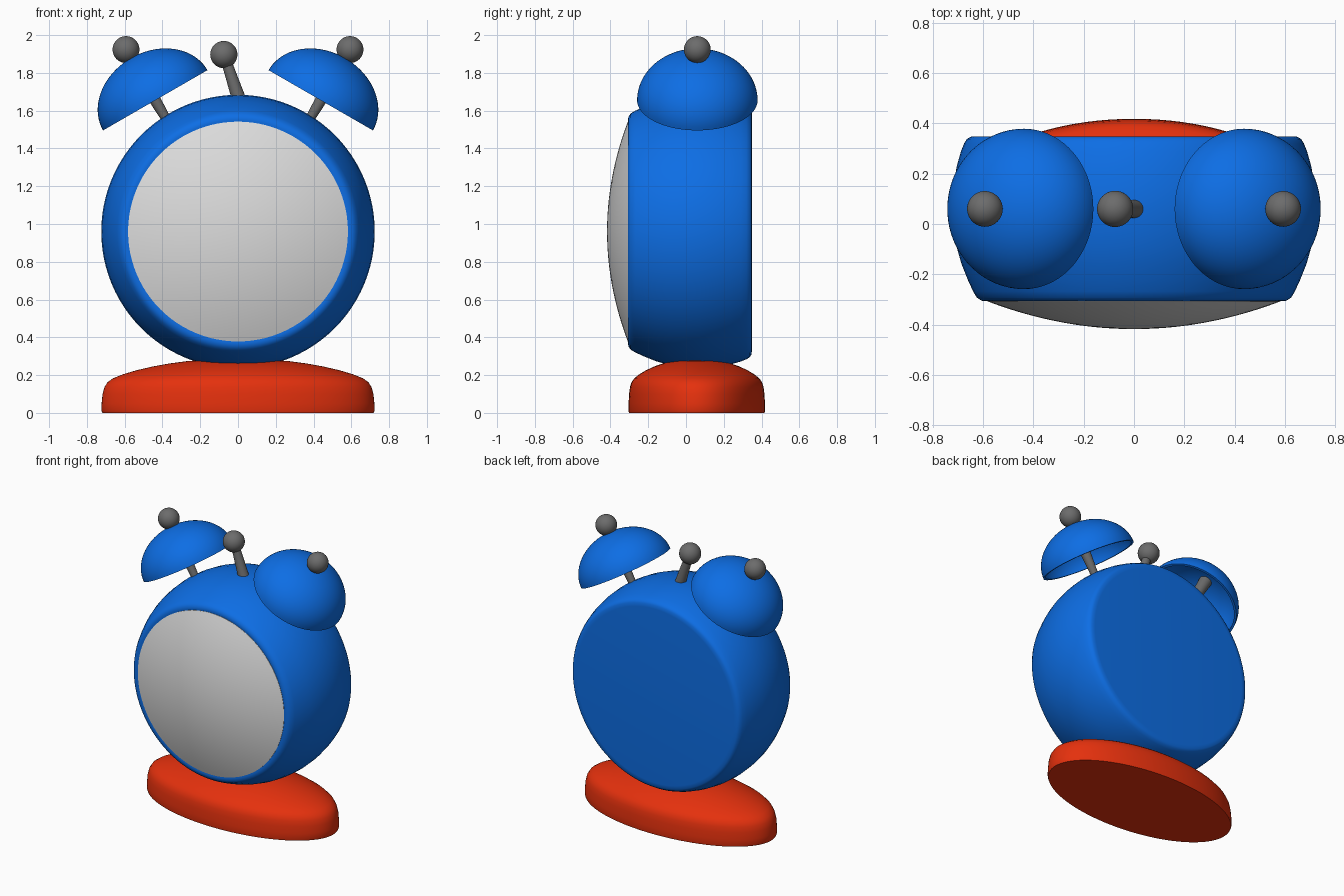
import bpy, bmesh, math
from mathutils import Matrix, Vector

if "Cube" in bpy.data.objects:
    bpy.data.objects.remove(bpy.data.objects["Cube"])


def material(name, rgb):
    m = bpy.data.materials.new(name)
    m.diffuse_color = (*rgb, 1)
    m.use_nodes = True
    m.node_tree.nodes["Principled BSDF"].inputs["Base Color"].default_value = m.diffuse_color
    return m


BLUE = material("blue", (0.004, 0.155, 0.78))
RED = material("red", (0.78, 0.03, 0.004))
WHITE = material("dial white", (0.72, 0.72, 0.72))
GREY = material("grey metal", (0.15, 0.15, 0.15))


def finish(bm, name, mat, matrix=Matrix()):
    bm.transform(matrix)
    bmesh.ops.recalc_face_normals(bm, faces=bm.faces)
    for f in bm.faces:
        f.smooth = True
    for e in bm.edges:
        if len(e.link_faces) == 2:
            e.smooth = e.calc_face_angle() < math.radians(42)
    me = bpy.data.meshes.new(name)
    bm.to_mesh(me)
    bm.free()
    me.materials.append(mat)
    ob = bpy.data.objects.new(name, me)
    bpy.context.collection.objects.link(ob)
    return ob


def lathe(name, profile, mat, matrix, n=96):
    """Revolve (radius, height) points about local z; zero radius makes a pole."""
    bm = bmesh.new()
    rings = []
    for r, h in profile:
        if r < 1e-6:
            rings.append([bm.verts.new((0, 0, h))] * n)
        else:
            rings.append([bm.verts.new((r * math.cos(2 * math.pi * i / n),
                                        r * math.sin(2 * math.pi * i / n), h)) for i in range(n)])
    for a, b in zip(rings, rings[1:]):
        for i in range(n):
            j = (i + 1) % n
            bm.faces.new(list(dict.fromkeys((a[i], a[j], b[j], b[i]))))
    return finish(bm, name, mat, matrix)


def ball(name, centre, r):
    bm = bmesh.new()
    bmesh.ops.create_uvsphere(bm, u_segments=40, v_segments=24, radius=r)
    finish(bm, name, GREY, Matrix.Translation(centre))


def rod(name, start, end, r1, r2):
    d = Vector(end) - Vector(start)
    rot = d.to_track_quat('Z', 'Y').to_matrix().to_4x4()
    lathe(name, [(0, 0), (r1, 0), (r2, d.length), (0, d.length)], GREY,
          Matrix.Translation(start) @ rot, 32)


# clock body and dial, turned about an axis pointing backwards (+y)
axis = Matrix.Translation((0, 0, 0.96)) @ Matrix.Rotation(-math.pi / 2, 4, 'X')
lathe("clock_body", [
    (0, -0.300), (0.56, -0.302), (0.59, -0.307), (0.607, -0.305), (0.625, -0.293),
    (0.64, -0.268), (0.662, -0.22), (0.686, -0.16), (0.706, -0.09), (0.719, -0.01),
    (0.724, 0.07), (0.719, 0.15), (0.705, 0.23), (0.688, 0.29), (0.676, 0.32),
    (0.665, 0.338), (0.65, 0.347), (0.625, 0.349), (0, 0.349)], BLUE, axis)
steps = 16
lathe("dial", [(0, -0.418)] + [
    (0.582 * k / steps, -0.308 - 0.11 * (1 - (k / steps) ** 2)) for k in range(1, steps + 1)
] + [(0.582, -0.298), (0, -0.298)], WHITE, axis)

# oval base
lathe("base", [
    (0, 0), (0.718, 0), (0.723, 0.012), (0.722, 0.05), (0.717, 0.10), (0.707, 0.137),
    (0.69, 0.163), (0.66, 0.184), (0.61, 0.204), (0.54, 0.225), (0.45, 0.246),
    (0.36, 0.262), (0.27, 0.274), (0.18, 0.28), (0, 0.282)], RED,
    Matrix.Translation((0, 0.057, 0)) @ Matrix.Diagonal((1, 0.5, 1, 1)))

# hollow bells with knobs and stems, one on each side
Y = 0.06
R, H, T = 0.319, 0.258, 0.016
arc = [math.pi / 2 * k / 20 for k in range(21)]
shell = [(R * math.sin(a), H * math.cos(a)) for a in arc]
shell += [((R - T) * math.sin(a), (H - T) * math.cos(a)) for a in reversed(arc)]
for side, s in (("left", -1), ("right", 1)):
    rim = Vector((s * 0.438, Y, 1.655))
    up = Vector((s * 0.5, 0, 0.866))
    lathe(side + "_bell", shell, BLUE,
          Matrix.Translation(rim) @ Matrix.Rotation(s * math.radians(30), 4, 'Y'), 72)
    ball(side + "_bell_knob", rim + up * 0.31, 0.071)
    rod(side + "_bell_stem", rim - up * 0.16, rim + up * 0.25, 0.022, 0.044)

# hammer between the bells
rod("hammer_stem", (0.012, Y, 1.64), (-0.07, Y, 1.885), 0.038, 0.026)
ball("hammer_head", (-0.075, Y, 1.897), 0.072)
